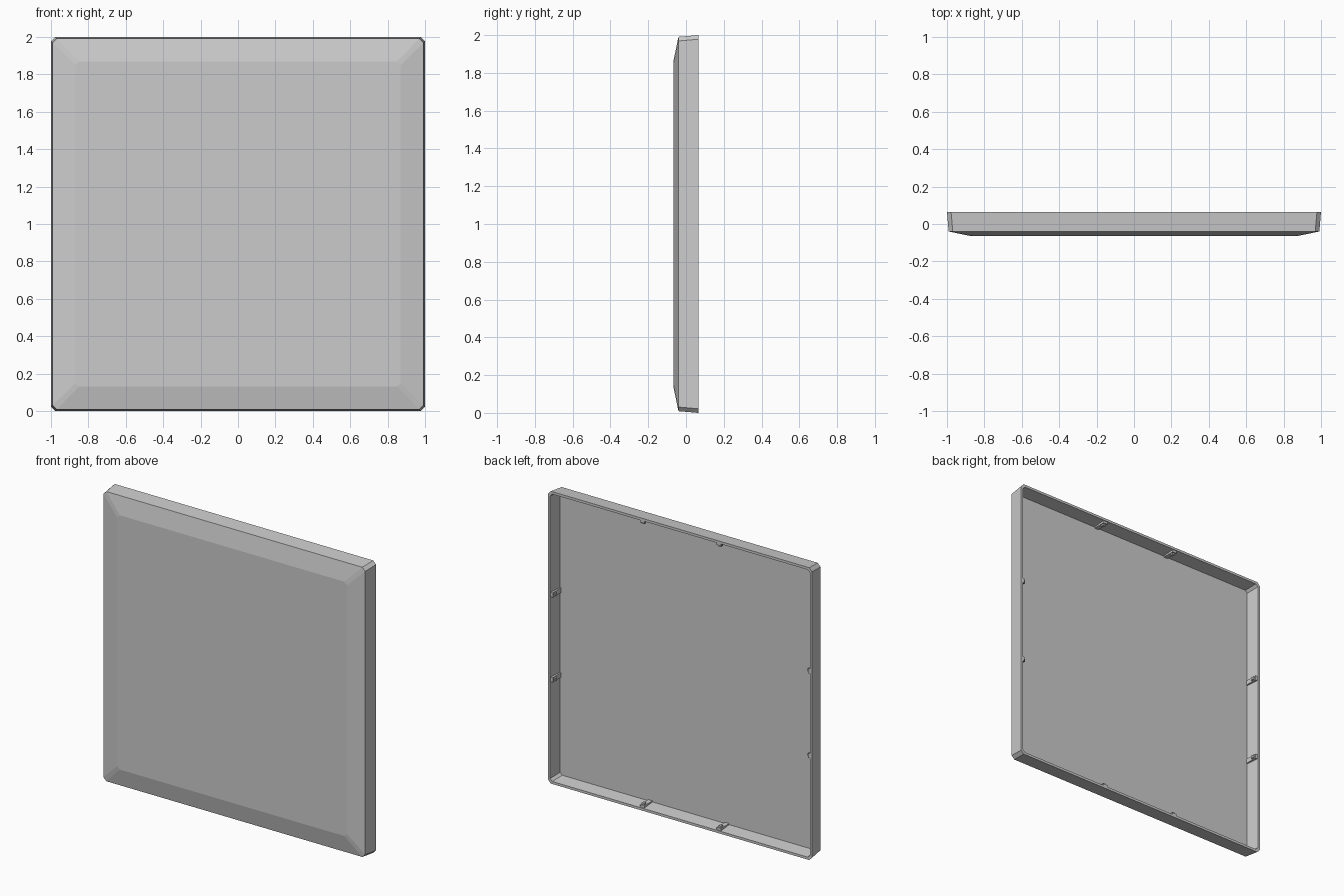
import bpy, bmesh
from math import pi
from mathutils import Matrix, Vector

if "Cube" in bpy.data.objects:
    bpy.data.objects.remove(bpy.data.objects["Cube"])

CENTRE = Matrix.Translation((0, 0, 1))


def make_object(name, bm):
    bmesh.ops.recalc_face_normals(bm, faces=bm.faces)
    mesh = bpy.data.meshes.new(name)
    bm.to_mesh(mesh)
    bm.free()
    obj = bpy.data.objects.new(name, mesh)
    bpy.context.collection.objects.link(obj)
    return obj


def ring(bm, half, chamfer, y):
    # square outline with clipped corners
    k = half - chamfer
    pts = [(k, half), (half, k), (half, -k), (k, -half),
           (-k, -half), (-half, -k), (-half, k), (-k, half)]
    return [bm.verts.new((x, y, z + 1)) for x, z in pts]


# Cover plate: bevelled front, drafted outer wall, rim and hollow back
bm = bmesh.new()
profile = [(0.87, 0.02, -0.065), (0.991, 0.022, -0.04), (1.0, 0.022, 0.065),
           (0.983, 0.016, 0.065), (0.974, 0.016, -0.03)]
rings = [ring(bm, *p) for p in profile]
for a, b in zip(rings, rings[1:]):
    for i in range(8):
        j = (i + 1) % 8
        bm.faces.new((a[i], a[j], b[j], b[i]))
bm.faces.new(rings[0])
bm.faces.new(rings[-1])
make_object("cover_plate", bm)


def add_box(bm, lo, hi, matrix):
    lo, hi = Vector(lo), Vector(hi)
    m = matrix @ Matrix.Translation((lo + hi) / 2) @ Matrix.Diagonal((*(hi - lo), 1))
    bmesh.ops.create_cube(bm, size=1, matrix=m)


# Two clip ribs inside each wall, each with a small catch near the rim
bm = bmesh.new()
for side in range(4):
    turn = CENTRE @ Matrix.Rotation(side * pi / 2, 4, 'Y')
    for x in (-0.29, 0.29):
        add_box(bm, (x - 0.016, -0.032, -0.985), (x + 0.016, 0.06, -0.966), turn)
        add_box(bm, (x - 0.01, 0.03, -0.97), (x + 0.01, 0.05, -0.955), turn)
make_object("clip_ribs", bm)
